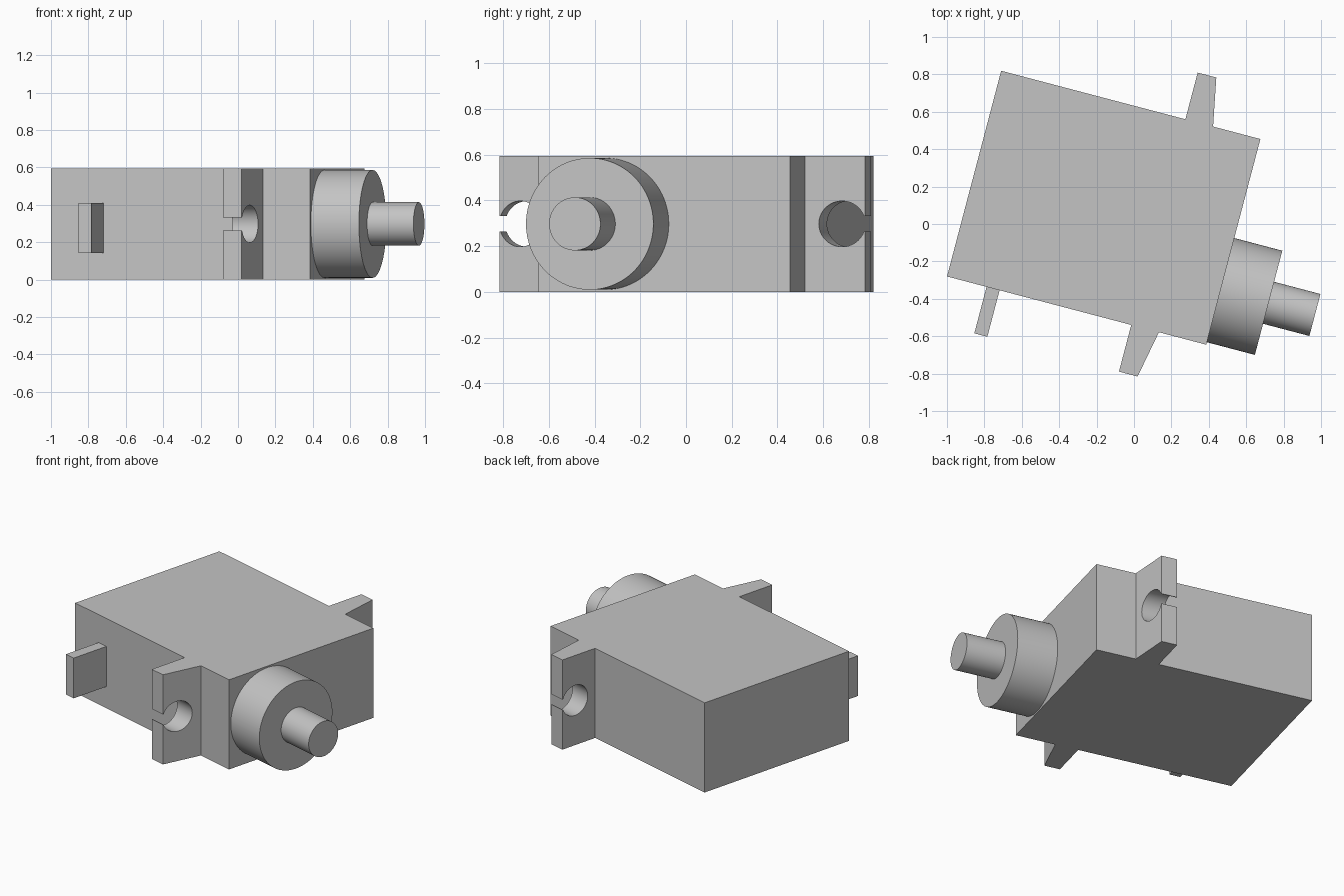
import bpy, bmesh, math
from mathutils import Matrix, Vector

default = bpy.data.objects.get("Cube")
if default:
    bpy.data.objects.remove(default, do_unlink=True)

# Main dimensions, in the body's own turned frame
LENGTH, WIDTH, HEIGHT = 1.433, 1.137, 0.595
MID_Z = HEIGHT / 2
FRAME = Matrix.Translation((-0.162, 0.087, 0)) @ Matrix.Rotation(math.radians(-14.75), 4, "Z")

grey = bpy.data.materials.new("plain grey")
grey.use_nodes = True
colour = (0.55, 0.55, 0.55, 1)
grey.diffuse_color = colour
grey.node_tree.nodes["Principled BSDF"].inputs["Base Color"].default_value = colour


def finish(name, bm):
    """Turn a bmesh into an object, smooth on curves and sharp on corners."""
    bmesh.ops.recalc_face_normals(bm, faces=bm.faces)
    for face in bm.faces:
        face.smooth = True
    for edge in bm.edges:
        edge.smooth = edge.calc_face_angle(math.pi) < math.radians(30)
    mesh = bpy.data.meshes.new(name)
    bm.to_mesh(mesh)
    bm.free()
    mesh.materials.append(grey)
    obj = bpy.data.objects.new(name, mesh)
    obj.matrix_world = FRAME
    bpy.context.collection.objects.link(obj)
    return obj


def box(name, low, high):
    low, high = Vector(low), Vector(high)
    bm = bmesh.new()
    place = Matrix.Translation((low + high) / 2) @ Matrix.Diagonal((*(high - low), 1))
    bmesh.ops.create_cube(bm, size=1, matrix=place)
    return finish(name, bm)


def rod(name, x0, x1, y, radius):
    """Cylinder lying along the local x axis."""
    bm = bmesh.new()
    place = Matrix.Translation(((x0 + x1) / 2, y, MID_Z)) @ Matrix.Rotation(math.pi / 2, 4, "Y")
    bmesh.ops.create_cone(bm, cap_ends=True, segments=96, radius1=radius,
                          radius2=radius, depth=x1 - x0, matrix=place)
    return finish(name, bm)


def mounting_ear(name):
    """Tapered ear with a round hole that opens to the tip through a slot."""
    reach, hole_at, hole_r, slot = 0.258, 0.159, 0.1, 0.034
    back, tip_front, base_front = 0.302, 0.405, 0.455
    start = math.asin(slot / hole_r)
    profile = [(0, 0), (0, HEIGHT), (reach, HEIGHT), (reach, MID_Z + slot)]
    steps = 48
    for i in range(steps + 1):
        a = start + (2 * math.pi - 2 * start) * i / steps
        profile.append((hole_at + hole_r * math.cos(a), MID_Z + hole_r * math.sin(a)))
    profile += [(reach, MID_Z - slot), (reach, 0)]

    bm = bmesh.new()
    rear, front = [], []
    for out, z in profile:
        y = -WIDTH / 2 - out
        x = base_front + (tip_front - base_front) * out / reach
        rear.append(bm.verts.new((back, y, z)))
        front.append(bm.verts.new((x, y, z)))
    bm.faces.new(rear)
    bm.faces.new(front[::-1])
    for i in range(len(profile)):
        j = (i + 1) % len(profile)
        bm.faces.new((rear[i], front[i], front[j], rear[j]))
    return finish(name, bm)


# Case
box("body", (-LENGTH / 2, -WIDTH / 2, 0), (LENGTH / 2, WIDTH / 2, HEIGHT))

# Cable outlet on the front side
box("cable_outlet", (-0.498, -WIDTH / 2 - 0.257, 0.143), (-0.426, -WIDTH / 2, 0.41))

# Output collar and shaft
rod("collar", LENGTH / 2, 0.982, -0.267, 0.288)
rod("output_shaft", 0.982, 1.238, -0.267, 0.116)

# Mounting ears on both sides
ears = mounting_ear("mounting_ears")
mirror = ears.modifiers.new("other side", "MIRROR")
mirror.use_axis = (False, True, False)
